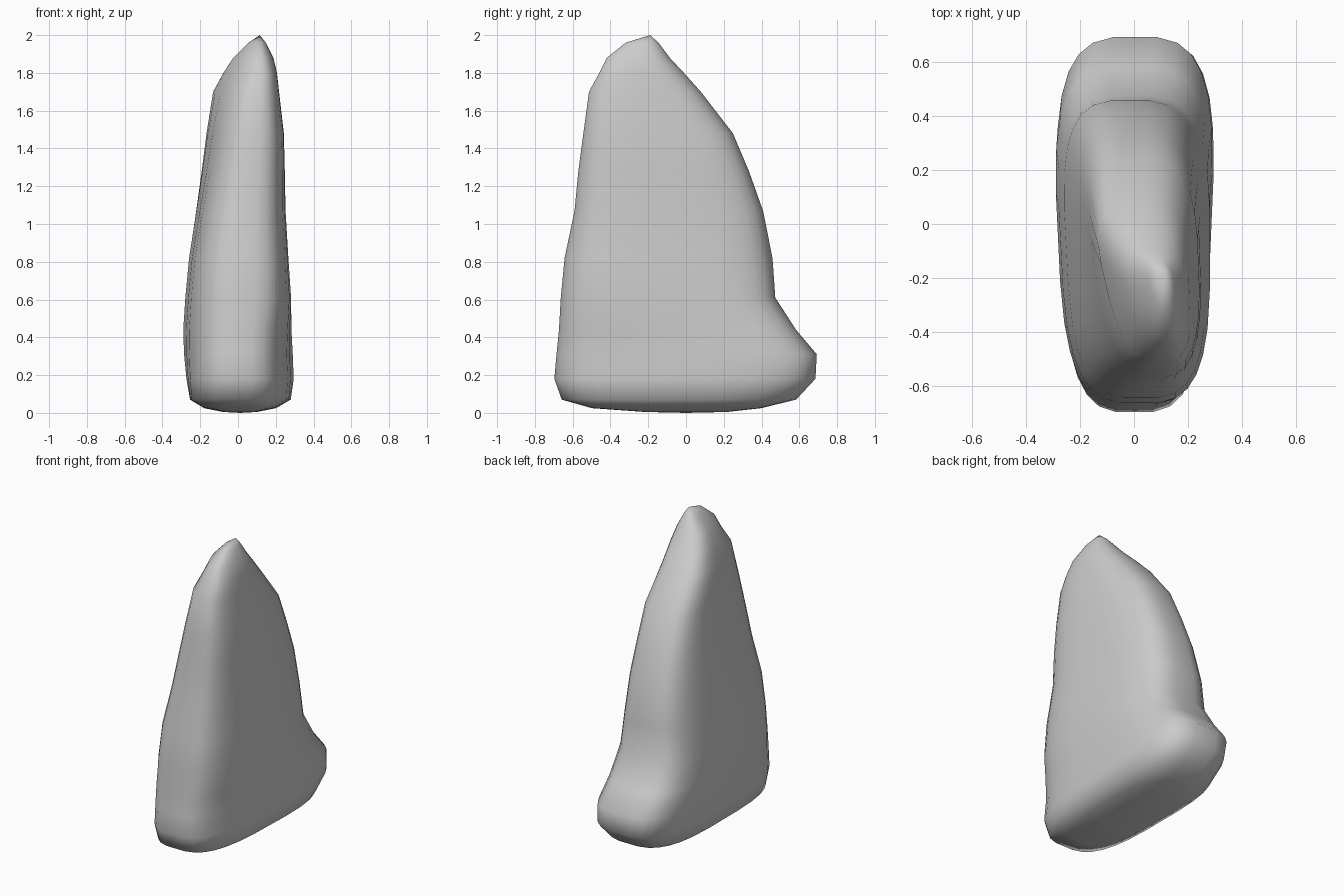
import bpy, bmesh
from math import cos, sin, tau, copysign

SIDES = 28
# Horizontal slices: z, x_left, x_right, y_front, y_back, squareness,
# then how far the left and the right side flare outward toward the back
SLICES = [
    (0.005, -0.08, 0.10, -0.22, 0.22, 2.6, 0.0, 0.0),
    (0.025, -0.18, 0.20, -0.50, 0.40, 2.8, 0.0, 0.01),
    (0.07, -0.255, 0.275, -0.66, 0.585, 3.2, 0.0, 0.02),
    (0.18, -0.27, 0.288, -0.70, 0.688, 3.3, 0.015, 0.03),
    (0.31, -0.28, 0.283, -0.688, 0.695, 3.3, 0.025, 0.03),
    (0.44, -0.283, 0.28, -0.675, 0.585, 3.3, 0.03, 0.015),
    (0.61, -0.272, 0.282, -0.665, 0.475, 3.3, 0.03, 0.0),
    (0.82, -0.252, 0.265, -0.645, 0.46, 3.3, 0.03, -0.01),
    (1.07, -0.212, 0.25, -0.592, 0.41, 3.2, 0.035, -0.01),
    (1.28, -0.178, 0.245, -0.572, 0.335, 3.1, 0.045, -0.015),
    (1.48, -0.148, 0.24, -0.545, 0.25, 3.0, 0.055, -0.015),
    (1.70, -0.107, 0.215, -0.515, 0.08, 2.8, 0.07, -0.015),
    (1.80, -0.055, 0.205, -0.46, -0.01, 2.6, 0.065, -0.01),
    (1.88, -0.01, 0.188, -0.42, -0.085, 2.4, 0.05, 0.0),
    (1.96, 0.06, 0.148, -0.32, -0.145, 2.2, 0.02, 0.0),
]


def slice_points(z, x0, x1, y0, y1, n, flare_left, flare_right):
    """Rounded-rectangle outline of one slice, flared toward the back."""
    for i in range(SIDES):
        a = tau * (i + 0.5) / SIDES
        c, s = cos(a), sin(a)
        x = copysign(abs(c) ** (2 / n), c)
        y = copysign(abs(s) ** (2 / n), s)
        flare = y * (flare_right * (1 + x) - flare_left * (1 - x)) / 2
        yield ((x0 + x1) / 2 + x * (x1 - x0) / 2 + flare,
               (y0 + y1) / 2 + y * (y1 - y0) / 2, z)


bm = bmesh.new()
rings = [[bm.verts.new(p) for p in slice_points(*s)] for s in SLICES]

# Side walls between slices
for low, high in zip(rings, rings[1:]):
    for i in range(SIDES):
        j = (i + 1) % SIDES
        bm.faces.new((low[i], low[j], high[j], high[i]))

# Pointed top and closed base
tip = bm.verts.new((0.115, -0.19, 2.0))
base = bm.verts.new((0.01, 0.0, 0.0))
for i in range(SIDES):
    j = (i + 1) % SIDES
    bm.faces.new((rings[-1][i], rings[-1][j], tip))
    bm.faces.new((rings[0][j], rings[0][i], base))

bmesh.ops.recalc_face_normals(bm, faces=bm.faces)
mesh = bpy.data.meshes.new("standing_rock")
bm.to_mesh(mesh)
bm.free()
for face in mesh.polygons:
    face.use_smooth = True
rock = bpy.data.objects.new("standing_rock", mesh)
bpy.context.collection.objects.link(rock)
